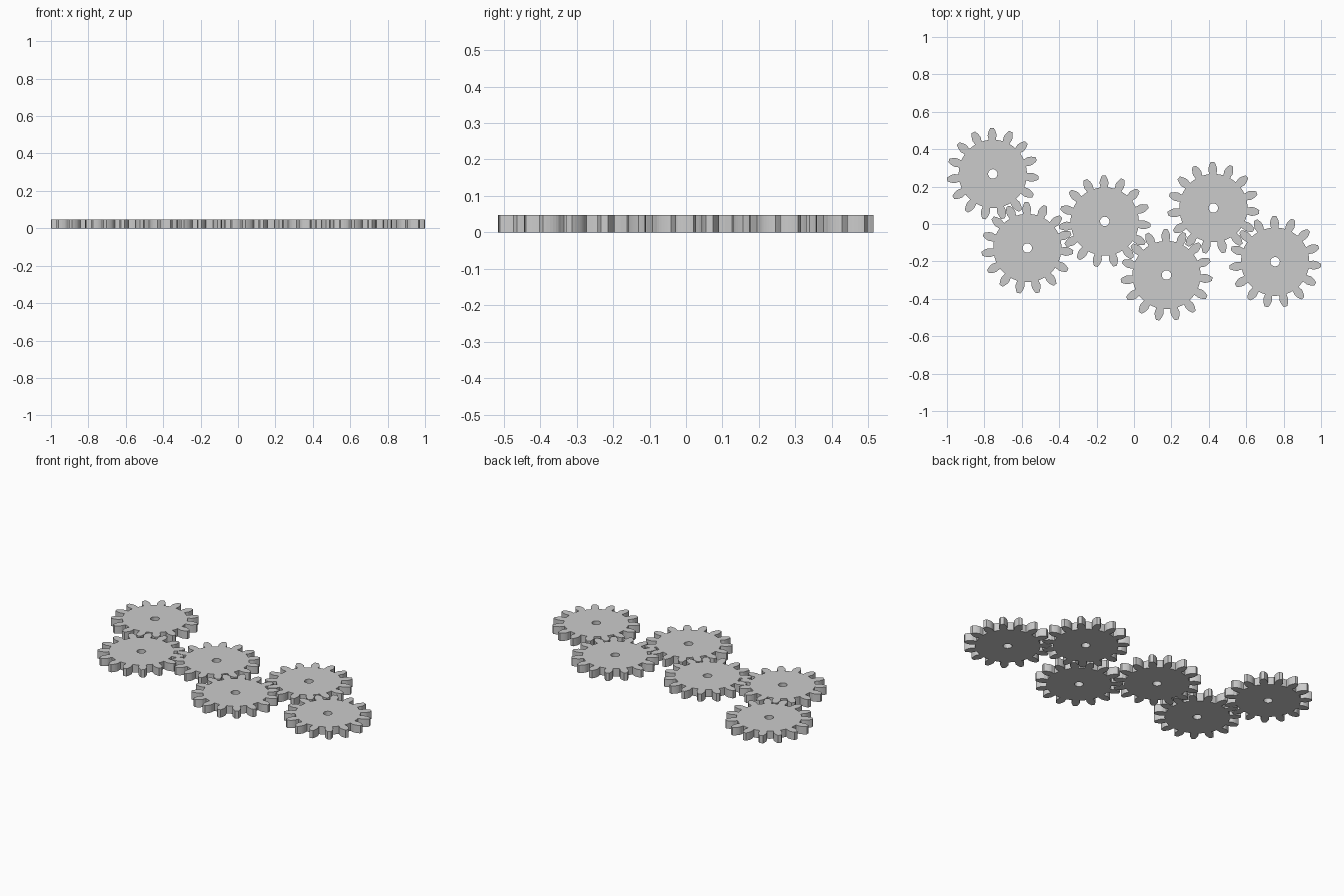
import bpy, bmesh
from math import sin, cos, tan, acos, radians, pi
from mathutils import Vector

if "Cube" in bpy.data.objects:
    bpy.data.objects.remove(bpy.data.objects["Cube"])

TEETH = 15
PITCH_R, TIP_R, ROOT_R = 0.2182, 0.2457, 0.1825
BORE_R, THICK = 0.025, 0.048
SPACING = 0.4374                       # distance between meshing gear axes
PHASE = radians(91)
BASE_R = PITCH_R * cos(radians(20))
inv = lambda a: tan(a) - a


def polar(r, a):
    return Vector((r * cos(a), r * sin(a), 0))


def gear_outline():
    # Half tooth flank (radius, half angle): slim foot, then involute to the tip
    base_half = pi / (2 * TEETH) + inv(radians(20)) - 0.004
    flank = [(ROOT_R, 0.108), (0.193, 0.109)]
    for i in range(6):
        r = BASE_R + (TIP_R - BASE_R) * i / 5
        flank.append((r, base_half - inv(acos(BASE_R / r))))
    pts = []
    for k in range(TEETH):
        c = PHASE + 2 * pi * k / TEETH
        pts += [polar(r, c - h) for r, h in flank]
        pts.append(polar(TIP_R, c))
        pts += [polar(r, c + h) for r, h in reversed(flank)]
        pts.append(polar(ROOT_R, c + pi / TEETH))
    return pts


def make_gear_mesh():
    bm = bmesh.new()
    bore = [polar(BORE_R, 2 * pi * i / 32) for i in range(32)]
    edges = []
    for loop in (gear_outline(), bore):
        vs = [bm.verts.new(p) for p in loop]
        edges += [bm.edges.new((vs[i - 1], vs[i])) for i in range(len(vs))]
    bmesh.ops.triangle_fill(bm, edges=edges, use_beauty=True, normal=(0, 0, 1))
    ext = bmesh.ops.extrude_face_region(bm, geom=bm.faces[:], use_keep_orig=True)
    top = [g for g in ext["geom"] if isinstance(g, bmesh.types.BMVert)]
    bmesh.ops.translate(bm, verts=top, vec=(0, 0, THICK))
    bmesh.ops.recalc_face_normals(bm, faces=bm.faces[:])
    me = bpy.data.meshes.new("spur_gear")
    bm.to_mesh(me)
    bm.free()
    return me


# Train of six identical gears, each placed in mesh with the one before
mesh = make_gear_mesh()
pos = Vector((-0.755, 0.268, 0))
headings = [-65, 19, -41, 55, -41]
for i in range(6):
    gear = bpy.data.objects.new(f"gear_{i + 1}", mesh)
    gear.location = pos
    bpy.context.collection.objects.link(gear)
    if i < 5:
        pos = pos + polar(SPACING, radians(headings[i]))
